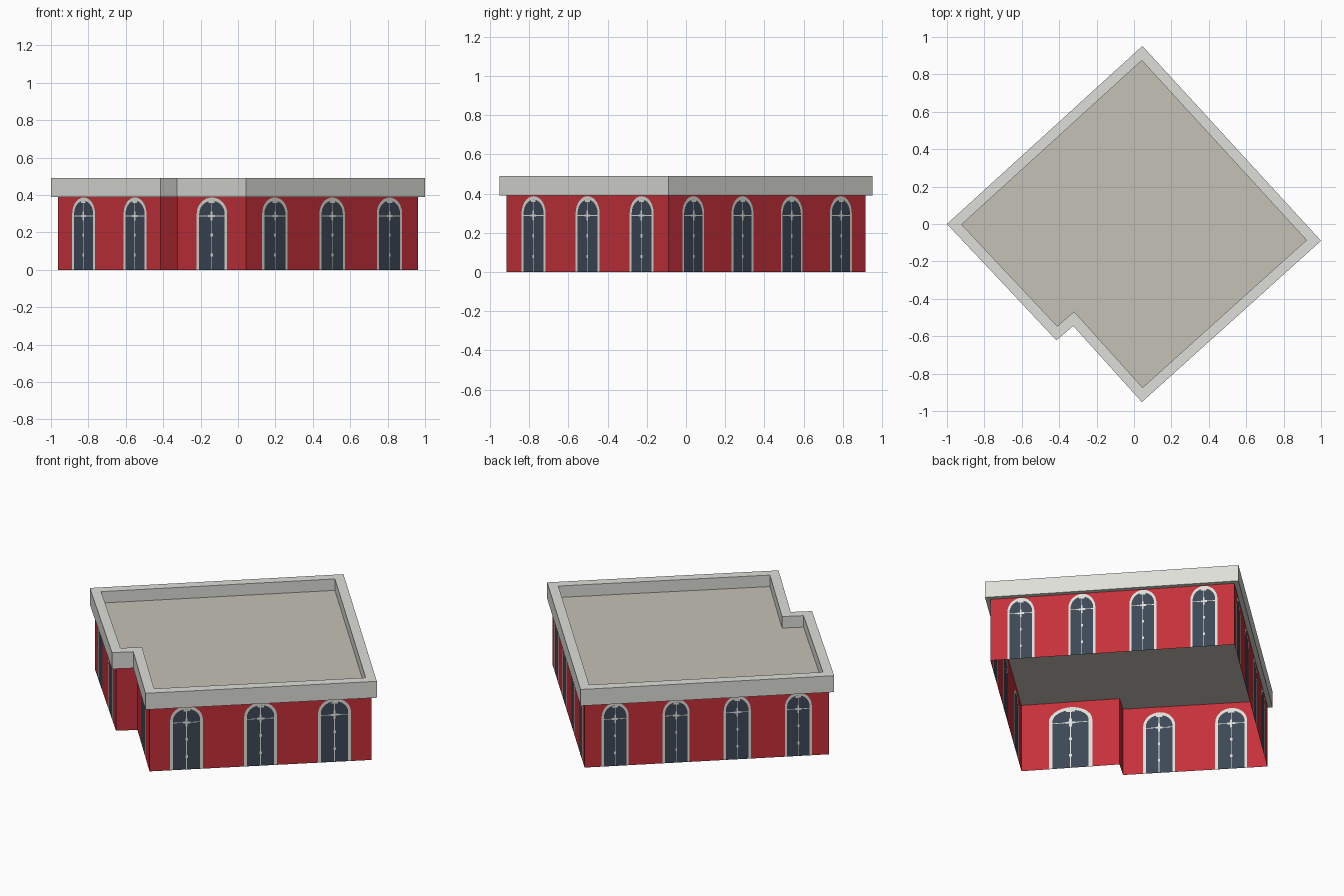
import bpy, bmesh, math
from mathutils import Vector

if "Cube" in bpy.data.objects:
    bpy.data.objects.remove(bpy.data.objects["Cube"])

# Footprint of the parapet's outer edge, counter-clockwise, and heights
OUTER = [(-1, 0), (-0.415, -0.622), (-0.325, -0.545), (0.042, -0.952), (1, -0.09), (0.045, 0.952)]
WINDOWS = [2, 0, 1, 3, 4, 4]          # arched windows on each wall
EAVE, ROOF, TOP = 0.39, 0.42, 0.49


def material(name, rgb):
    m = bpy.data.materials.new(name)
    lin = [((c / 255 + 0.055) / 1.055) ** 2.4 for c in rgb]
    m.diffuse_color = (*lin, 1)
    m.use_nodes = True
    m.node_tree.nodes["Principled BSDF"].inputs["Base Color"].default_value = m.diffuse_color
    return m


RED = material("red wall", (197, 48, 58))
STONE = material("pale stone", (222, 222, 217))
GLASS = material("dark glass", (61, 72, 86))
ROOFING = material("roof beige", (196, 193, 182))


def make_object(name, faces, mat):
    bm = bmesh.new()
    for f in faces:
        bm.faces.new([bm.verts.new(p) for p in f])
    bmesh.ops.remove_doubles(bm, verts=bm.verts, dist=0.0002)
    me = bpy.data.meshes.new(name)
    bm.to_mesh(me)
    bm.free()
    me.materials.append(mat)
    ob = bpy.data.objects.new(name, me)
    bpy.context.collection.objects.link(ob)
    return ob


def inset(poly, d):
    """Move every edge of the outline inwards by d, with mitred corners."""
    out = []
    for i, p in enumerate(poly):
        p = Vector(p)
        a = (p - Vector(poly[i - 1])).normalized()
        b = (Vector(poly[(i + 1) % len(poly)]) - p).normalized()
        na, nb = Vector((-a.y, a.x)), Vector((-b.y, b.x))
        out.append(p + (na + nb) * d / (1 + na.dot(nb)))
    return out


def ring(p, zp, q, zq):
    """Quads joining two matching outlines."""
    n = len(p)
    return [[(*p[i], zp), (*p[(i + 1) % n], zp), (*q[(i + 1) % n], zq), (*q[i], zq)] for i in range(n)]


def arch(c, w, spring, apex, n=14):
    """Arch outline from bottom left, over the top, to bottom right."""
    pts = [(c - w, 0)]
    for i in range(n + 1):
        t = math.pi * (1 - i / n)
        pts.append((c + w * math.cos(t), spring + (apex - spring) * math.sin(t)))
    return pts + [(c + w, 0)]


wall_line = inset(OUTER, 0.026)
inner_line = inset(OUTER, 0.055)
outer_line = [Vector(p) for p in OUTER]

# Parapet: overhang underside, outer face, top, inner face
make_object("parapet", ring(wall_line, EAVE, outer_line, EAVE) + ring(outer_line, EAVE, outer_line, TOP)
            + ring(outer_line, TOP, inner_line, TOP) + ring(inner_line, TOP, inner_line, ROOF), STONE)

# Flat roof sheet, reaching the walls
make_object("roof", [[(*p, ROOF) for p in wall_line]], ROOFING)

# Walls: thin sheets with arched openings, frames and glass set in
walls, frames, panes, bars = [], [], [], []
for i, count in enumerate(WINDOWS):
    a, b = wall_line[i], wall_line[(i + 1) % len(wall_line)]
    d = (b - a).normalized()
    nrm = Vector((d.y, -d.x))
    length = (b - a).length

    def at(u, z, off=0.0):
        p = a + d * u + nrm * off
        return (p.x, p.y, z)

    if count == 0:
        walls.append([at(0, 0), at(length, 0), at(length, ROOF), at(0, ROOF)])
        continue
    t = length / count
    for k in range(count):
        u0, u1 = k * t, (k + 1) * t
        c = (u0 + u1) / 2
        big = arch(c, 0.222 * t, 0.30, 0.387)
        small = arch(c, 0.185 * t, 0.30, 0.369)
        walls.append([at(*p) for p in [(u0, 0)] + big + [(u1, 0), (u1, ROOF), (u0, ROOF)]])
        for j in range(len(big) - 1):
            frames.append([at(*p) for p in (big[j], small[j], small[j + 1], big[j + 1])])
        panes.append([at(*p) for p in reversed(small)])

        # Glazing bars: transom, cross, mullion and small bosses, on both sides
        plates = [(0, 0.288, 0.185 * t, 0.002), (0, 0.288, 0.05 * t, 0.006), (0, 0.288, 0.014 * t, 0.025),
                  (0, 0.185, 0.005 * t, 0.185), (0, 0.362, 0.045 * t, 0.006)]
        plates += [(0, z, 0.016 * t, 0.008) for z in (0.08, 0.185)]
        for x, z, w, h in plates:
            q = [(c + x - w, z - h), (c + x + w, z - h), (c + x + w, z + h), (c + x - w, z + h)]
            bars.append([at(*p, 0.002) for p in q])
            bars.append([at(*p, -0.002) for p in reversed(q)])

make_object("walls", walls, RED)
make_object("window_frames", frames, STONE)
make_object("window_glass", panes, GLASS)
make_object("glazing_bars", bars, STONE)
